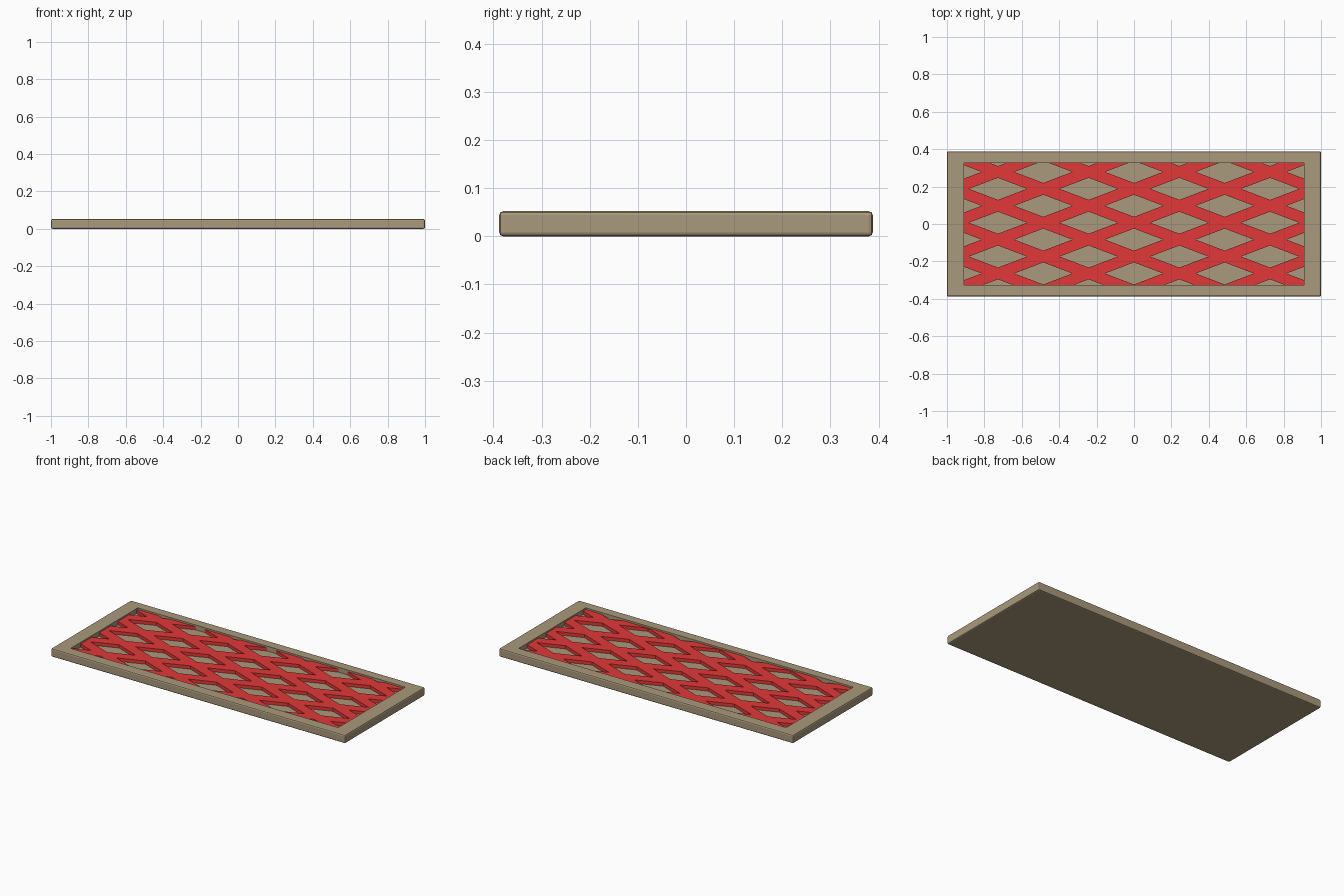
import bpy, bmesh
from mathutils import Vector

if "Cube" in bpy.data.objects:
    bpy.data.objects.remove(bpy.data.objects["Cube"])

HX, HY, H = 1.0, 0.388, 0.052      # outer half sizes and height
OX, OY = 0.91, 0.326               # half size of the opening
FLOOR, LATTICE_TOP = 0.022, 0.042


def material(name, rgb):
    m = bpy.data.materials.new(name)
    m.diffuse_color = (*rgb, 1)
    m.use_nodes = True
    m.node_tree.nodes["Principled BSDF"].inputs["Base Color"].default_value = m.diffuse_color
    return m


def add_object(name, bm, mat=None):
    bmesh.ops.recalc_face_normals(bm, faces=bm.faces)
    me = bpy.data.meshes.new(name)
    bm.to_mesh(me)
    bm.free()
    ob = bpy.data.objects.new(name, me)
    bpy.context.collection.objects.link(ob)
    if mat:
        me.materials.append(mat)
    return ob


def box(bm, hx, hy, z0, z1):
    for v in bmesh.ops.create_cube(bm, size=2)["verts"]:
        v.co = Vector((v.co.x * hx, v.co.y * hy, z1 if v.co.z > 0 else z0))


tan = material("tan", (0.40, 0.32, 0.20))
red = material("red", (0.76, 0.04, 0.04))

# Tray: softened slab with a rectangular recess pushed into the top
bm = bmesh.new()
box(bm, HX, HY, 0, H)
bmesh.ops.bevel(bm, geom=bm.edges[:], offset=0.008, segments=2,
                profile=0.5, affect='EDGES')
top = max(bm.faces, key=lambda f: f.calc_center_median().z + f.calc_area())
top = max((f for f in bm.faces if f.normal.z > 0.99), key=lambda f: f.calc_area())
bmesh.ops.inset_region(bm, faces=[top], thickness=0.03)
for v in top.verts:
    v.co.x = OX if v.co.x > 0 else -OX
    v.co.y = OY if v.co.y > 0 else -OY
wall = bmesh.ops.extrude_discrete_faces(bm, faces=[top])["faces"][0]
for v in wall.verts:
    v.co.z = FLOOR
add_object("tray_frame", bm, tan)

# Lattice: plate filling the recess
bm = bmesh.new()
box(bm, OX, OY, FLOOR - 0.002, LATTICE_TOP)
lattice = add_object("lattice", bm, red)

# Diamond cutters on a staggered grid
DX, DY, CY = 0.2425, 0.0905, 0.007   # half pitches and grid centre
RX, RY = 0.155, 0.059                # diamond half sizes
bm = bmesh.new()
for i in range(-4, 5):
    for j in range(-4, 5):
        if (i + j) % 2 == 0:
            continue
        cx, cy = i * DX, CY + j * DY
        ring = [bm.verts.new((cx + a * RX, cy + b * RY, 0.0))
                for a, b in ((1, 0), (0, 1), (-1, 0), (0, -1))]
        face = bm.faces.new(ring)
        ext = bmesh.ops.extrude_face_region(bm, geom=[face])["geom"]
        for v in ext:
            if isinstance(v, bmesh.types.BMVert):
                v.co.z = 0.1
cutter = add_object("diamond_cutter", bm)
cutter.hide_render = True

# Cut the holes, then discard the helper
mod = lattice.modifiers.new("holes", 'BOOLEAN')
mod.operation = 'DIFFERENCE'
mod.solver = 'EXACT'
mod.object = cutter
bpy.context.view_layer.update()
dg = bpy.context.evaluated_depsgraph_get()
cut = bpy.data.meshes.new_from_object(lattice.evaluated_get(dg))
lattice.modifiers.clear()
lattice.data = cut
bpy.data.objects.remove(cutter)
